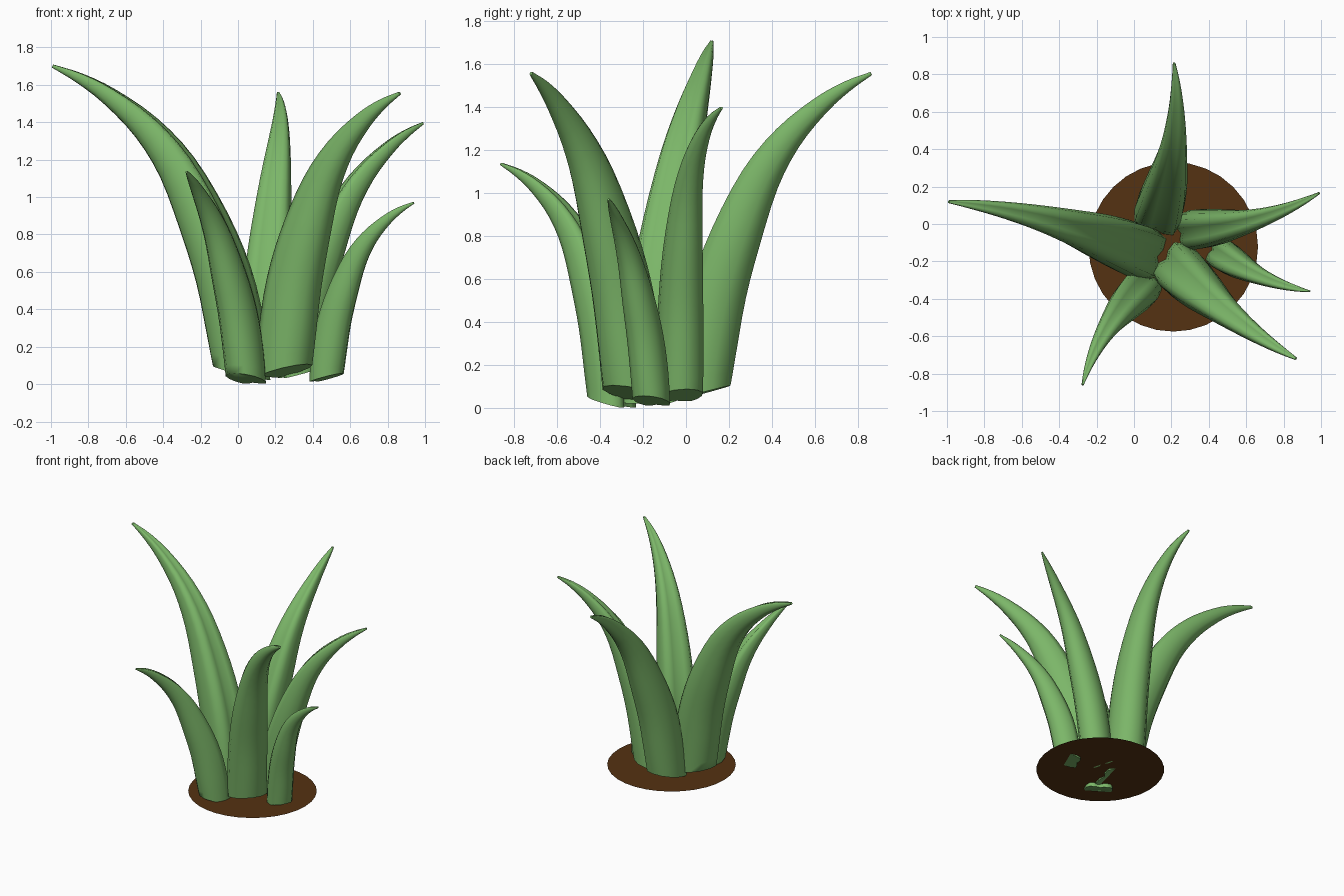
import bpy, bmesh, math
from mathutils import Vector

if "Cube" in bpy.data.objects:
    bpy.data.objects.remove(bpy.data.objects["Cube"])


def material(name, color):
    m = bpy.data.materials.new(name)
    m.diffuse_color = (*color, 1)
    m.use_nodes = True
    m.node_tree.nodes["Principled BSDF"].inputs["Base Color"].default_value = m.diffuse_color
    return m


GREEN = material("leaf_green", (0.2, 0.47, 0.14))
BROWN = material("soil_brown", (0.09, 0.032, 0.006))

# Shared leaf profile: reach fraction, height fraction, thickness fraction
PROFILE = [(0, 0, 1), (.035, .15, 1), (.1, .32, .96), (.205, .49, .86), (.35, .67, .67),
           (.515, .80, .49), (.705, .90, .32), (.86, .96, .19), (1, 1, .06)]
# Half cross-section (outward, sideways): round back, shallow groove inside
HALF = [(1.03, 0), (.88, .5), (.45, .86), (-.1, .96), (-.6, .9), (-.97, .7), (-.97, .3), (-.82, 0)]
SECTION = HALF + [(x, -y) for x, y in HALF[-2:0:-1]]
SIDES = len(SECTION)
STEPS = 3


def catmull(pts):
    """Smooth curve through the profile points."""
    v = [Vector(p) for p in pts]
    v = [2 * v[0] - v[1]] + v + [2 * v[-1] - v[-2]]
    out = []
    for a, b, c, d in zip(v, v[1:], v[2:], v[3:]):
        for i in range(STEPS):
            t = i / STEPS
            out.append(.5 * (2 * b + (c - a) * t + (2 * a - 5 * b + 4 * c - d) * t * t
                             + (3 * b - a - 3 * c + d) * t ** 3))
    return out + [v[-2]]


def leaf(name, base, tip, radius, bow):
    base, tip = Vector(base), Vector(tip)
    out = Vector((tip.x - base.x, tip.y - base.y, 0))
    reach, height = out.length, tip.z - base.z
    out.normalize()
    side = Vector((-out.y, out.x, 0))
    up = Vector((0, 0, 1))
    curve = catmull(PROFILE)
    # centre line arches outward and bows a little sideways
    path = [base + out * (p.x * reach) + up * (p.y * height)
            - side * (bow * 4 * p.x * (1 - p.x)) for p in curve]
    bm = bmesh.new()
    rings = []
    for i, (c, p) in enumerate(zip(path, curve)):
        t = path[min(i + 1, len(path) - 1)] - path[max(i - 1, 0)]
        lean = math.atan2(t.dot(out), t.z)
        # the cut base tips up toward the outside
        blend = max(0, 1 - i / 4)
        lean = lean * (1 - blend) - .26 * blend
        depth = out * math.cos(lean) - up * math.sin(lean)
        r = radius * p.z
        rings.append([bm.verts.new(c + depth * (r * x) + side * (r * y)) for x, y in SECTION])
    for a, b in zip(rings, rings[1:]):
        for k in range(SIDES):
            n = (k + 1) % SIDES
            bm.faces.new((a[k], a[n], b[n], b[k]))
    bm.faces.new(rings[0][::-1])
    bm.faces.new(rings[-1])
    bmesh.ops.recalc_face_normals(bm, faces=bm.faces)
    me = bpy.data.meshes.new(name)
    bm.to_mesh(me)
    bm.free()
    ob = bpy.data.objects.new(name, me)
    bpy.context.collection.objects.link(ob)
    me.materials.append(GREEN)
    bpy.ops.object.select_all(action='DESELECT')
    ob.select_set(True)
    bpy.context.view_layer.objects.active = ob
    bpy.ops.object.shade_smooth_by_angle(angle=math.radians(65))


# Leaves fanning out from the centre
leaf("leaf_left", (.01, -.145, .06), (-.99, .12, 1.7), .15, .04)
leaf("leaf_back", (.13, .075, .07), (.215, .86, 1.555), .133, .045)
leaf("leaf_front_right", (.26, -.255, .07), (.865, -.72, 1.555), .14, .03)
leaf("leaf_right", (.335, -.025, .06), (.99, .165, 1.395), .11, .04)
leaf("leaf_small_right", (.48, -.165, .035), (.94, -.36, .97), .087, .03)
leaf("leaf_small_front", (.035, -.355, .03), (-.275, -.86, 1.135), .105, .045)

# Flat soil disc
bpy.ops.mesh.primitive_circle_add(vertices=32, radius=.453, fill_type='NGON',
                                  location=(.21, -.122, .035))
soil = bpy.context.object
soil.name = "soil_disc"
soil.data.materials.append(BROWN)
